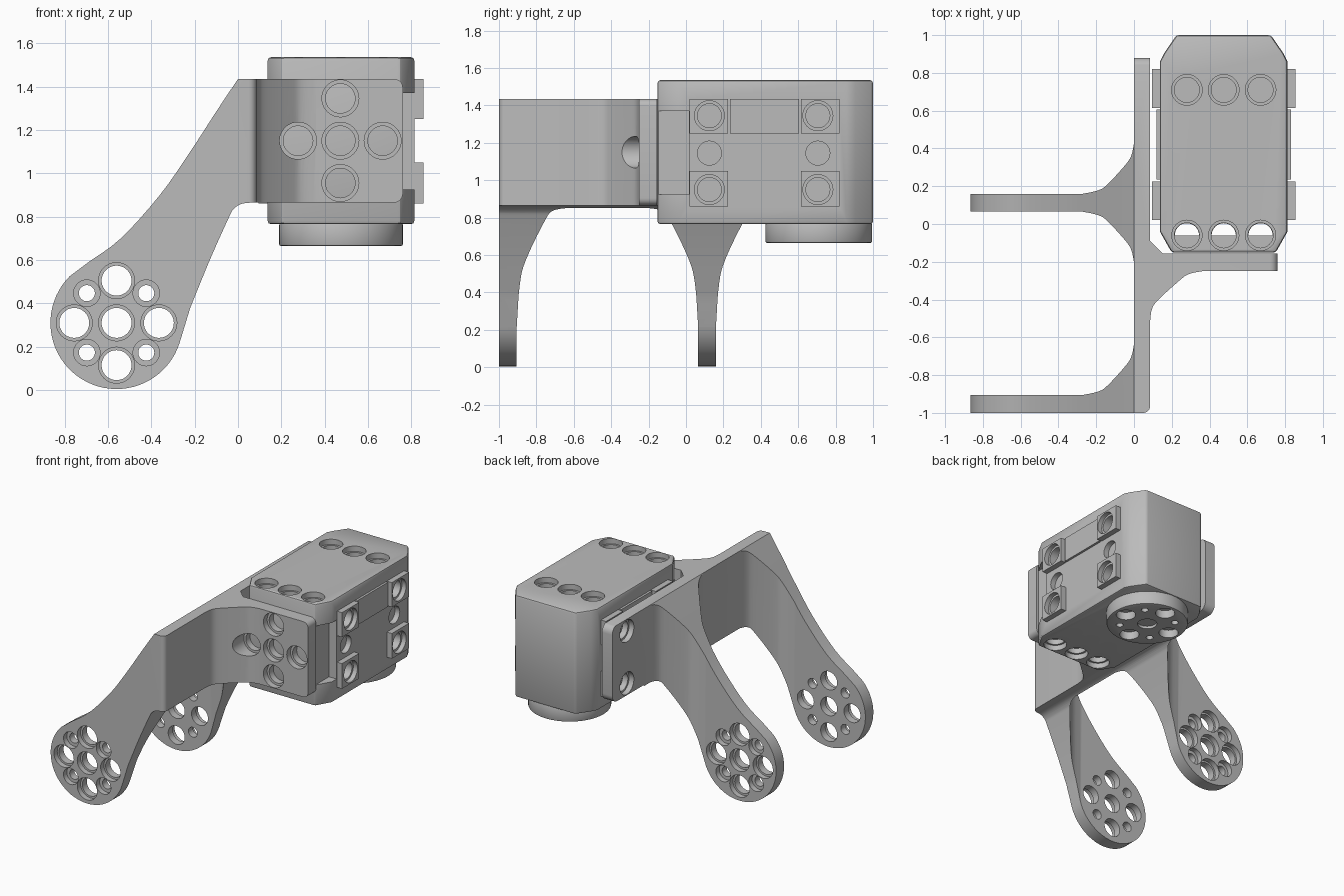
import bpy, bmesh
from math import cos, sin, radians
from mathutils import Vector, Matrix

cube = bpy.data.objects.get("Cube")
if cube:
    bpy.data.objects.remove(cube, do_unlink=True)

grey = bpy.data.materials.new("mid_grey")
grey.use_nodes = True
grey.diffuse_color = (0.5, 0.5, 0.5, 1)
for node in grey.node_tree.nodes:
    if node.type == 'BSDF_PRINCIPLED':
        node.inputs["Base Color"].default_value = (0.5, 0.5, 0.5, 1)


def make(name, bm):
    bmesh.ops.recalc_face_normals(bm, faces=bm.faces[:])
    mesh = bpy.data.meshes.new(name)
    bm.to_mesh(mesh)
    bm.free()
    mesh.materials.append(grey)
    ob = bpy.data.objects.new(name, mesh)
    bpy.context.scene.collection.objects.link(ob)
    return ob


def prism(name, outline, lo, hi, axis='Z'):
    """Extrude a 2D outline along an axis."""
    place = {'X': lambda u, v, w: (w, u, v),
             'Y': lambda u, v, w: (u, w, v),
             'Z': lambda u, v, w: (u, v, w)}[axis]
    bm = bmesh.new()
    a, b = [[bm.verts.new(place(u, v, w)) for u, v in outline] for w in (lo, hi)]
    bm.faces.new(a)
    bm.faces.new(b)
    n = len(outline)
    for i in range(n):
        j = (i + 1) % n
        bm.faces.new((a[i], a[j], b[j], b[i]))
    return make(name, bm)


def box(name, x, y, z):
    return prism(name, [(x[0], y[0]), (x[1], y[0]), (x[1], y[1]), (x[0], y[1])], *z)


def cylinder(name, start, end, r, sides=40):
    a, b = Vector(start), Vector(end)
    d = b - a
    m = Matrix.Translation((a + b) / 2) @ d.to_track_quat('Z', 'Y').to_matrix().to_4x4()
    bm = bmesh.new()
    bmesh.ops.create_cone(bm, cap_ends=True, segments=sides, radius1=r, radius2=r,
                          depth=d.length, matrix=m)
    return make(name, bm)


def apply(ob, mod):
    bpy.context.view_layer.objects.active = ob
    bpy.ops.object.modifier_apply(modifier=mod.name)


def combine(ob, tool, how='DIFFERENCE'):
    mod = ob.modifiers.new("bool", 'BOOLEAN')
    mod.operation, mod.solver, mod.object = how, 'EXACT', tool
    apply(ob, mod)
    bpy.data.objects.remove(tool, do_unlink=True)


def bore(ob, face, inward, wide, narrow, step, depth, lead=0.02):
    """Counterbored hole: a wide recess from the face, then a narrow hole."""
    p, d = Vector(face), Vector(inward)
    if wide:
        combine(ob, cylinder("cutter", p - d * lead, p + d * step, wide))
    if narrow:
        combine(ob, cylinder("cutter", p - d * lead, p + d * depth, narrow))


def arc(cx, cy, r, a, b, n):
    angles = [radians(a + (b - a) * i / n) for i in range(n + 1)]
    return [(cx + r * cos(t), cy + r * sin(t)) for t in angles]


def spline(pts, n=4):
    """Smooth curve through a few points."""
    p = [Vector(q) for q in [pts[0]] + pts + [pts[-1]]]
    out = []
    for i in range(1, len(p) - 2):
        for k in range(n):
            t = k / n
            m0, m1 = (p[i + 1] - p[i - 1]) / 2, (p[i + 2] - p[i]) / 2
            out.append(tuple((2 * t**3 - 3 * t**2 + 1) * p[i] + (t**3 - 2 * t**2 + t) * m0
                             + (3 * t**2 - 2 * t**3) * p[i + 1] + (t**3 - t**2) * m1))
    return out + [tuple(pts[-1])]


CX, AX, AZ, OFF, DIAG = 0.475, -0.56, 0.31, 0.195, 0.137
CROSS = [(0, 0), (OFF, 0), (-OFF, 0), (0, OFF), (0, -OFF)]
CORNERS = [(i * DIAG, j * DIAG) for i in (-1, 1) for j in (-1, 1)]

# Bracket: plan outline crossed with front and side outlines
flare = spline([(0, 0.43), (-0.012, 0.37), (-0.04, 0.32), (-0.14, 0.21),
                (-0.19, 0.178), (-0.27, 0.16)])
web = spline([(0.085, -0.52), (0.095, -0.45), (0.13, -0.4), (0.24, -0.3),
              (0.29, -0.265), (0.36, -0.25)])
plan = ([(-1, -1)] + arc(0.05, -0.965, 0.035, -90, 0, 5) + web
        + [(0.8, -0.25), (0.8, -0.155), (0.15, -0.155), (0.085, -0.09), (0.085, 0.9), (0, 0.9)]
        + flare + [(-1, 0.16), (-1, 0.065)]
        + [(x, 0.225 - y) for x, y in reversed(flare)]
        + [(x, y - 1.065) for x, y in flare] + [(-1, -0.905)])
front = (arc(AX, AZ, 0.305, 135, 342, 40)
         + spline([(-0.22, 0.38), (-0.13, 0.6), (-0.045, 0.79), (-0.02, 0.835),
                   (0.02, 0.86), (0.085, 0.865)])
         + arc(0.72, 0.905, 0.04, -90, 0, 6) + arc(0.72, 1.395, 0.04, 0, 90, 6)
         + spline([(0, 1.435), (-0.1, 1.285), (-0.22, 1.1), (-0.36, 0.9),
                   (-0.54, 0.7), (-0.69, 0.59)]))
side = ([(-1.2, -0.2), (0.5, -0.2), (0.5, 0.86)]
        + arc(0.82, 0.92, 0.06, -90, 0, 6) + arc(0.82, 1.38, 0.06, 0, 90, 6)
        + [(0.5, 1.44), (0.5, 1.6), (-1.2, 1.6)])
bracket = prism("bracket", plan, -0.1, 1.55)
combine(bracket, prism("cutter", front, -1.1, 1, 'Y'), 'INTERSECT')
combine(bracket, prism("cutter", side, -1.2, 0.9, 'X'), 'INTERSECT')

# Hole pattern at the end of each arm, recessed on the outer face
for y, d in ((-1, 1), (0.16, -1)):
    for dx, dz in CROSS:
        bore(bracket, (AX + dx, y, AZ + dz), (0, d, 0), 0.083, 0.069, 0.04, 0.13)
    for dx, dz in CORNERS:
        bore(bracket, (AX + dx, y, AZ + dz), (0, d, 0), 0.061, 0.037, 0.04, 0.13)

# Mounting holes in the front plate and the side plate
for dx, dz in CROSS:
    bore(bracket, (0.472 + dx, -0.25, 1.15 + dz), (0, 1, 0), 0.085, 0.068, 0.045, 0.13, lead=0.22)
for z in (0.95, 1.345):
    bore(bracket, (0, 0.705, z), (1, 0, 0), 0.083, 0.068, 0.04, 0.12)

# Motor housing: box with cut corners
half = [(0.275, -0.152), (0.338, -0.04), (0.338, 0.86), (0.315, 0.905), (0.25, 1.0)]
outline = [(CX + x, y) for x, y in half] + [(CX - x, y) for x, y in reversed(half)]
housing = prism("motor_housing", outline, 0.765, 1.535)
bevel = housing.modifiers.new("bevel", 'BEVEL')
bevel.width, bevel.segments = 0.015, 2
apply(housing, bevel)


def span(s, a, b):
    return sorted((CX + s * a, CX + s * b))


for s in (-1, 1):
    # Corner pockets, raised pads and cable strip on both sides
    combine(housing, box("cutter", span(s, 0.275, 0.5), (-0.3, 0.015), (0.925, 1.37)))
    for y in ((0.02, 0.225), (0.615, 0.82)):
        for z in ((0.86, 1.05), (1.25, 1.435)):
            combine(housing, box("cutter", span(s, 0.3, 0.38), y, z), 'UNION')
    combine(housing, box("cutter", span(s, 0.3, 0.355), (0.235, 0.605), (1.25, 1.435)), 'UNION')
    for y in (0.125, 0.705):
        for z in (0.95, 1.345):
            bore(housing, (CX + s * 0.38, y, z), (-s, 0, 0), 0.08, 0.064, 0.035, 0.1)
        bore(housing, (CX + s * 0.338, y, 1.145), (-s, 0, 0), 0.064, None, 0.04, 0)

# Screw holes in the top and bottom, the front row open halfway
for x in (CX - OFF, CX, CX + OFF):
    bore(housing, (x, 0.71, 1.535), (0, 0, -1), 0.081, 0.066, 0.04, 0.09)
    for z, d in ((1.535, -1), (0.765, 1)):
        bore(housing, (x, -0.06, z), (0, 0, d), 0.08, 0.066, 0.04, 0.08)
    combine(housing, prism("cutter", arc(x, -0.06, 0.064, 0, 180, 16), 0.7, 1.6))

# Output disc under the housing
horn = cylinder("output_disc", (CX, 0.71, 0.665), (CX, 0.71, 0.77), 0.285, 64)
bevel = horn.modifiers.new("bevel", 'BEVEL')
bevel.width, bevel.segments, bevel.limit_method = 0.008, 2, 'ANGLE'
apply(horn, bevel)
for dx, dy in CROSS:
    bore(horn, (CX + dx, 0.71 + dy, 0.665), (0, 0, 1), 0.068, None,
         0.06 if dx or dy else 0.02, 0)
for dx, dy in CORNERS:
    bore(horn, (CX + dx, 0.71 + dy, 0.665), (0, 0, 1), 0.025, None, 0.05, 0)

# Smooth the curved walls, keep the hard edges
for ob in (bracket, housing, horn):
    bpy.ops.object.select_all(action='DESELECT')
    ob.select_set(True)
    bpy.context.view_layer.objects.active = ob
    bpy.ops.object.shade_smooth_by_angle(angle=radians(30))
